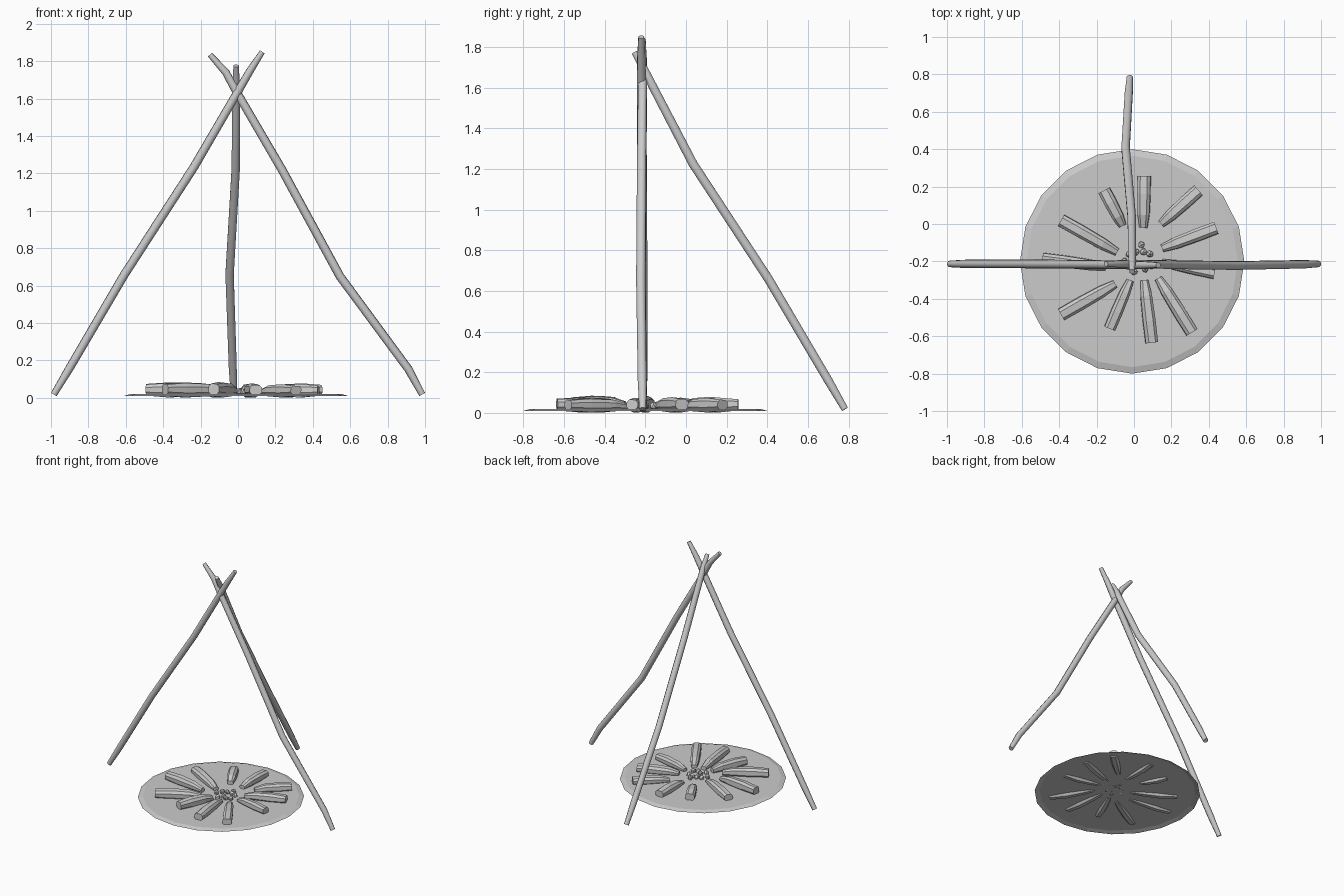
import bpy, bmesh, math, random
from mathutils import Vector

if "Cube" in bpy.data.objects:
    bpy.data.objects.remove(bpy.data.objects["Cube"])

random.seed(4)


def finish(name, bm, smooth=False):
    bmesh.ops.recalc_face_normals(bm, faces=bm.faces)
    me = bpy.data.meshes.new(name)
    bm.to_mesh(me)
    bm.free()
    ob = bpy.data.objects.new(name, me)
    bpy.context.collection.objects.link(ob)
    if smooth:
        bpy.ops.object.select_all(action='DESELECT')
        ob.select_set(True)
        bpy.context.view_layer.objects.active = ob
        bpy.ops.object.shade_smooth_by_angle(angle=math.radians(50))
    return ob


def loft(bm, rings):
    """Skin a closed tube over rings of equal point count, capped at both ends."""
    loops = [[bm.verts.new(p) for p in r] for r in rings]
    n = len(loops[0])
    for a, b in zip(loops, loops[1:]):
        for i in range(n):
            j = (i + 1) % n
            bm.faces.new((a[i], a[j], b[j], b[i]))
    bm.faces.new(loops[0][::-1])
    bm.faces.new(loops[-1])


def pole(name, pts, radii, sides=8):
    pts = [Vector(p) for p in pts]
    rings = []
    for i, p in enumerate(pts):
        t = (pts[min(i + 1, len(pts) - 1)] - pts[max(i - 1, 0)]).normalized()
        u = t.cross(Vector((0, 1, 0.3))).normalized()
        v = t.cross(u)
        rings.append([p + radii[i] * (math.cos(a) * u + math.sin(a) * v)
                      for a in (math.tau * (k + .5) / sides for k in range(sides))])
    bm = bmesh.new()
    loft(bm, rings)
    finish(name, bm, True)


# Tripod poles: crooked, slightly tapered sticks crossing near the top
R = [0.018, 0.023, 0.024, 0.024, 0.023, 0.021, 0.015]
pole("left_pole", [(-.985, -.213, .018), (-.90, -.213, .16), (-.61, -.213, .655),
                   (-.235, -.216, 1.235), (-.005, -.22, 1.63), (.065, -.22, 1.75),
                   (.13, -.22, 1.85)], R)
pole("right_pole", [(.985, -.213, .018), (.91, -.215, .155), (.545, -.222, .65),
                    (.235, -.218, 1.22), (-.01, -.213, 1.64), (-.065, -.213, 1.74),
                    (-.15, -.213, 1.835)], R)
pole("back_pole", [(-.022, .782, .018), (-.028, .70, .16), (-.045, .405, .66),
                   (-.012, .035, 1.225), (-.01, -.16, 1.60), (-.01, -.205, 1.69),
                   (-.01, -.255, 1.775)], R)

# Ash bed: thin 20-sided disc with a sloping rim, open underneath
bm = bmesh.new()
C = (-.01, -.2)
rings = [[bm.verts.new((C[0] + r * math.cos(a), C[1] + r * math.sin(a), z))
          for a in (math.tau * k / 20 for k in range(20))]
         for r, z in ((.60, .010), (.565, .020))]
for i in range(20):
    j = (i + 1) % 20
    bm.faces.new((rings[0][i], rings[0][j], rings[1][j], rings[1][i]))
bm.faces.new(rings[1])
ash = finish("ash_bed", bm)

# Split logs laid like spokes: (outer x, y), (inner x, y), width
LOGS = [((.055, .257), (.05, -.02), .072), ((.345, .18), (.145, .0), .07),
        ((.44, -.02), (.15, -.13), .07), ((.43, -.265), (.15, -.205), .06),
        ((.31, -.58), (.13, -.29), .07), ((.095, -.635), (.055, -.30), .07),
        ((-.13, -.56), (-.02, -.30), .065), ((-.39, -.485), (-.10, -.32), .072),
        ((-.49, -.185), (-.15, -.23), .065), ((-.39, .02), (-.09, -.15), .07),
        ((-.16, .18), (-.06, -.01), .07)]
# Cross-section: across, height fraction
SECTION = [(-.2, 0), (.25, 0), (.5, .35), (.46, .8), (.22, 1), (-.3, .95), (-.5, .7), (-.48, .3)]
for n, (o, i, w) in enumerate(LOGS):
    o, i = Vector((*o, 0)), Vector((*i, 0))
    d = (i - o).normalized()
    s = Vector((-d.y, d.x, 0))
    lift = random.uniform(-.004, .01)
    rs = []
    for t, ws, z0, z1 in ((0, .97, .012, .068), (.35, 1, .002, .076),
                          (.75, .9, .008, .07), (1, .6, .016, .048)):
        c = o.lerp(i, t)
        rs.append([c + s * (x * w * ws) + Vector((0, 0, z0 + h * (z1 + lift - z0)))
                   for x, h in SECTION])
    bm = bmesh.new()
    loft(bm, rs)
    finish("log_%02d" % (n + 1), bm)

# Embers: little faceted lumps in the middle
EMBERS = [(.01, -.15), (.05, -.15), (.085, -.16), (-.025, -.16), (.025, -.22),
          (.06, -.24), (.0, -.255), (.095, -.225), (-.05, -.2), (.04, -.11)]
for n, (x, y) in enumerate(EMBERS):
    bm = bmesh.new()
    bmesh.ops.create_icosphere(bm, subdivisions=1, radius=.021)
    for v in bm.verts:
        v.co = v.co * random.uniform(.8, 1.1) + Vector((x, y, .033))
    finish("ember_%02d" % (n + 1), bm)
